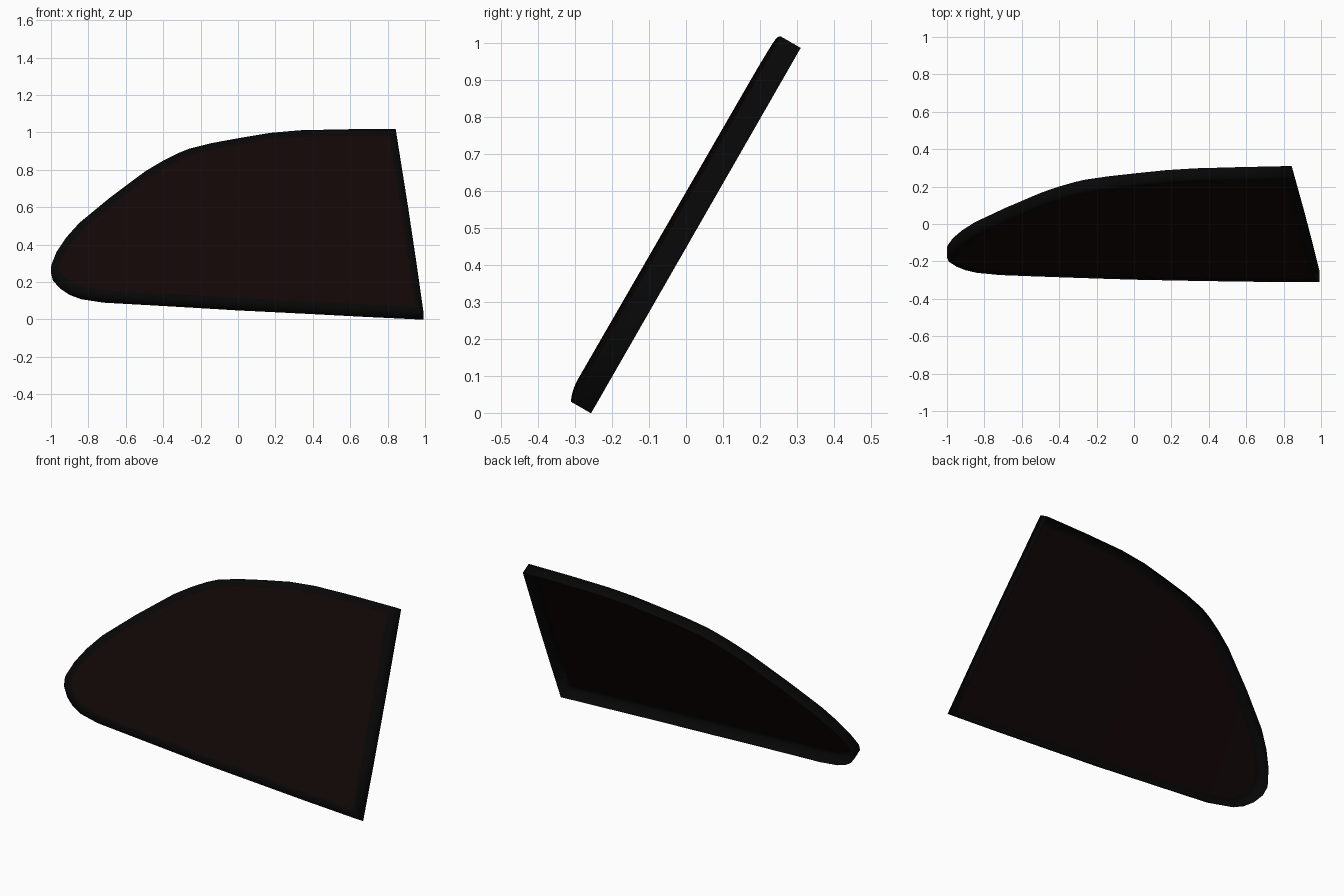
import bpy, bmesh, math
from mathutils import Vector

if "Cube" in bpy.data.objects:
    bpy.data.objects.remove(bpy.data.objects["Cube"])

# Outline in the window plane: (x, front-view z of the silhouette)
TOP = [(.993, .034), (.955, .30), (.91, .60), (.843, 1.02), (.58, 1.017), (.33, 1.01),
       (.17, .995), (.01, .968), (-.14, .94), (-.26, .91), (-.32, .886), (-.40, .846),
       (-.495, .79), (-.687, .647), (-.85, .513), (-.92, .435), (-.97, .36), (-.996, .295)]
BOTTOM = [(-1, .25), (-.99, .21), (-.95, .165), (-.90, .132), (-.84, .109), (-.72, .09),
          (-.36, .069), (0, .048), (.33, .033), (.66, .018)]
FRONT, BACK = -.0315, .0315


def place(x, v, n):
    # bowed plane leaning back 30 degrees
    n += -.253 - .014 * (1 - ((x + .3) / 1.3) ** 2)
    return Vector((x, .5 * v + .866 * n, .866 * v - .5 * n))


def material(name, color):
    m = bpy.data.materials.new(name)
    m.diffuse_color = color
    m.use_nodes = True
    m.node_tree.nodes["Principled BSDF"].inputs["Base Color"].default_value = m.diffuse_color
    return m


def panel(name, is_seal, mat, smooth):
    bm = bmesh.new()
    pts = [(x, (z - .146) / .866) for x, z in TOP]
    pts += [(x, (z - .117) / .866) for x, z in BOTTOM]
    face = bm.faces.new([bm.verts.new((x, v, 0)) for x, v in pts])
    bm.normal_update()
    outer = face.edges[:]
    rim = set(bmesh.ops.inset_region(bm, faces=[face], thickness=.04,
                                     use_boundary=True, use_even_offset=True)["faces"])
    outer = [e for e in bm.edges if e.is_boundary]
    if is_seal:
        # outer wall, open towards the back
        ext = bmesh.ops.extrude_edge_only(bm, edges=outer)["geom"]
        for g in ext:
            if isinstance(g, bmesh.types.BMVert):
                g.co.z = BACK - FRONT
    drop = [f for f in rim if not is_seal] + ([face] if is_seal else [])
    bmesh.ops.delete(bm, geom=drop, context='FACES')
    # slices let the panel follow the bow
    for i in range(-4, 5):
        bmesh.ops.bisect_plane(bm, geom=bm.verts[:] + bm.edges[:] + bm.faces[:],
                               plane_co=(i * .2 + .05, 0, 0), plane_no=(1, 0, 0))
    for v in bm.verts:
        v.co = place(v.co.x, v.co.y, FRONT + v.co.z)
    bmesh.ops.recalc_face_normals(bm, faces=bm.faces)
    front = min(bm.faces, key=lambda f: f.normal.y if is_seal else -abs(f.normal.y))
    if not is_seal and front.normal.y > 0:
        bmesh.ops.reverse_faces(bm, faces=bm.faces)
    elif is_seal:
        # the upper outer wall must face up
        top = max(bm.faces, key=lambda f: f.calc_center_median().z)
        if top.normal.z < 0:
            bmesh.ops.reverse_faces(bm, faces=bm.faces)
    me = bpy.data.meshes.new(name)
    bm.to_mesh(me)
    bm.free()
    ob = bpy.data.objects.new(name, me)
    bpy.context.collection.objects.link(ob)
    me.materials.append(mat)
    bpy.context.view_layer.objects.active = ob
    ob.select_set(True)
    bpy.ops.object.shade_smooth_by_angle(angle=math.radians(smooth))
    ob.select_set(False)


# Rubber seal with a front lip and outer wall, and a flush tinted pane
panel("window_seal", True, material("rubber", (.002, .002, .002, 1)), 100)
panel("window_glass", False, material("tinted_glass", (.006, .002, .002, 1)), 30)
